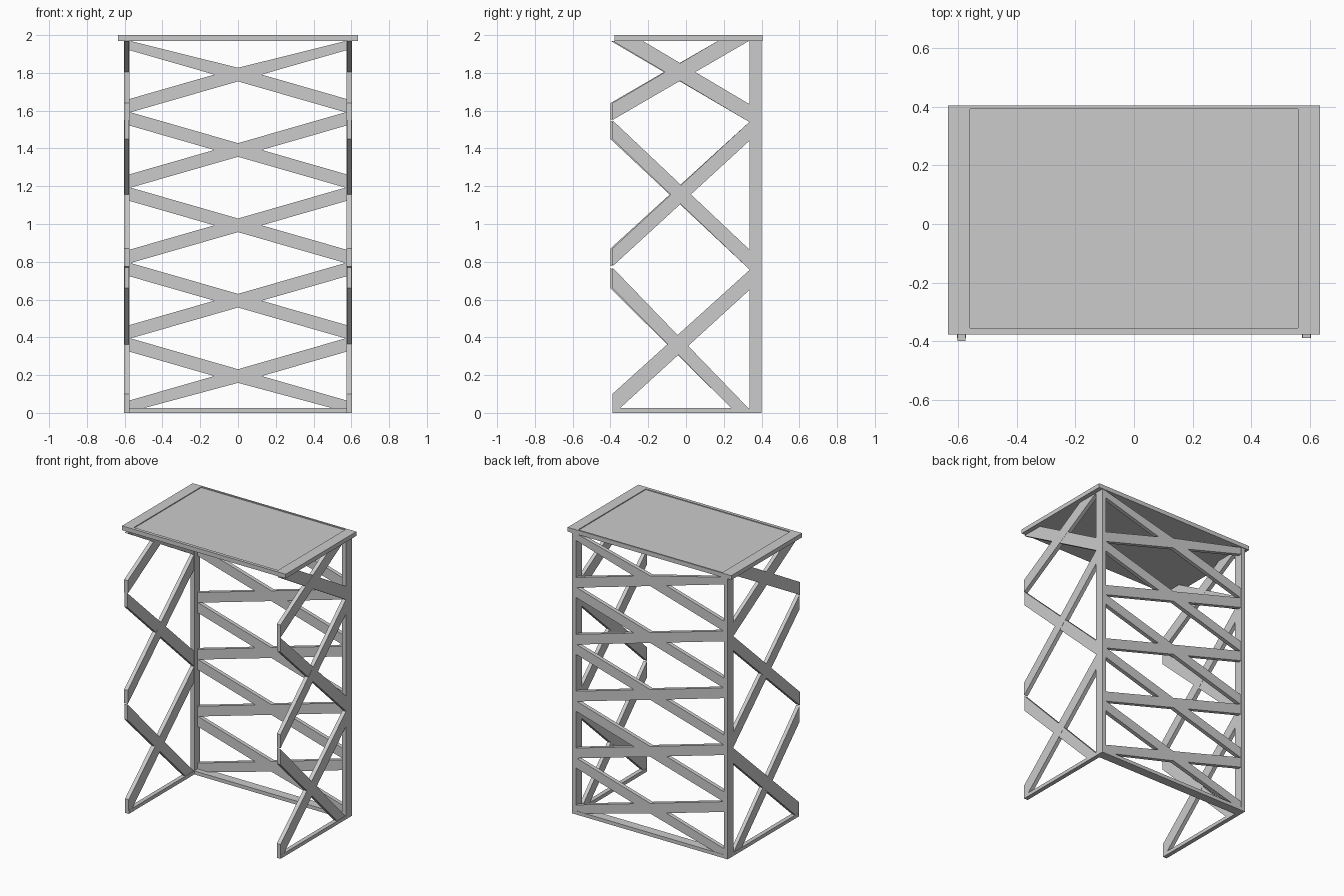
import bpy, bmesh
from mathutils import Vector

if "Cube" in bpy.data.objects:
    bpy.data.objects.remove(bpy.data.objects["Cube"])


def prism(name, pts, place, depth):
    """Extrude a 2D outline; place maps (u, v) to 3D, depth is the extrusion."""
    bm = bmesh.new()
    face = bm.faces.new([bm.verts.new(place(u, v)) for u, v in pts])
    ext = bmesh.ops.extrude_face_region(bm, geom=[face])["geom"]
    verts = [g for g in ext if isinstance(g, bmesh.types.BMVert)]
    bmesh.ops.translate(bm, verts=verts, vec=Vector(depth))
    bmesh.ops.recalc_face_normals(bm, faces=bm.faces)
    me = bpy.data.meshes.new(name)
    bm.to_mesh(me)
    bm.free()
    ob = bpy.data.objects.new(name, me)
    bpy.context.collection.objects.link(ob)
    return ob


def box(name, x0, x1, y0, y1, z0, z1):
    return prism(name, [(x0, y0), (x1, y0), (x1, y1), (x0, y1)],
                 lambda u, v: (u, v, z0), (0, 0, z1 - z0))


XI, XO = 0.574, 0.604      # inner and outer faces of the side frames
YP, YB = 0.335, 0.40       # front and back faces of the posts

# Top board with a shallow sunken panel
box("top_panel", -0.56, 0.56, -0.355, 0.393, 1.97, 1.994)
box("top_rim_front", -0.635, 0.635, -0.378, -0.355, 1.97, 2.0)
box("top_rim_back", -0.635, 0.635, 0.393, 0.405, 1.97, 2.0)
for side, s in (("left", -1), ("right", 1)):
    a, b = sorted((s * 0.56, s * 0.635))
    box("top_rim_" + side, a, b, -0.355, 0.393, 1.97, 2.0)

# Base rail at the back
box("base_rail_back", -XI, XI, YP, YB, 0, 0.025)

# Five crossed braces across the back, each one X-shaped outline
rise, h = 0.165, 0.036
n = h * XI / rise
for i in range(5):
    c = 0.195 + 0.399 * i
    half = [(0, h), (XI, rise + h), (XI, rise - h), (n, 0),
            (XI, h - rise), (XI, -rise - h), (0, -h)]
    outline = half + [(-u, v) for u, v in reversed(half[1:-1])]
    outline = [(u, min(max(c + v, 0.005), 1.97)) for u, v in outline]
    prism("back_cross_brace_%d" % (i + 1), outline,
          lambda u, v: (u, 0.37, v), (0, 0.028, 0))

# Side frames: post, base rail and three pairs of crossed braces
for side, s, front in (("left", -1, -0.40), ("right", 1, -0.39)):
    a, b = sorted((s * XI, s * XO))
    box("post_" + side, a, b, YP, YB, 0, 1.97)
    box("base_rail_" + side, a, b, -0.39, YP, 0, 0.025)
    arms = [
        [(-0.39, 0.02), (-0.355, 0.02), (YP, 0.65), (YP, 0.755), (-0.39, 0.10)],
        [(front, 0.66), (0.245, 0.02), (YP, 0.02), (front, 0.77)],
        [(front, 0.775), (YP, 1.44), (YP, 1.54), (front, 0.87)],
        [(front, 1.45), (YP, 0.76), (YP, 0.865), (front, 1.55)],
        [(front, 1.55), (YP, 1.97), (0.17, 1.97), (front, 1.64)],
        [(front, 1.97), (YP, 1.54), (YP, 1.635), (-0.23, 1.97)],
    ]
    for k, pts in enumerate(arms):
        g = 0.001 * (1 + k % 2)
        prism("side_brace_%s_%d" % (side, k + 1), pts,
              lambda u, v: (a + g, u, v), (b - a - 2 * g, 0, 0))
